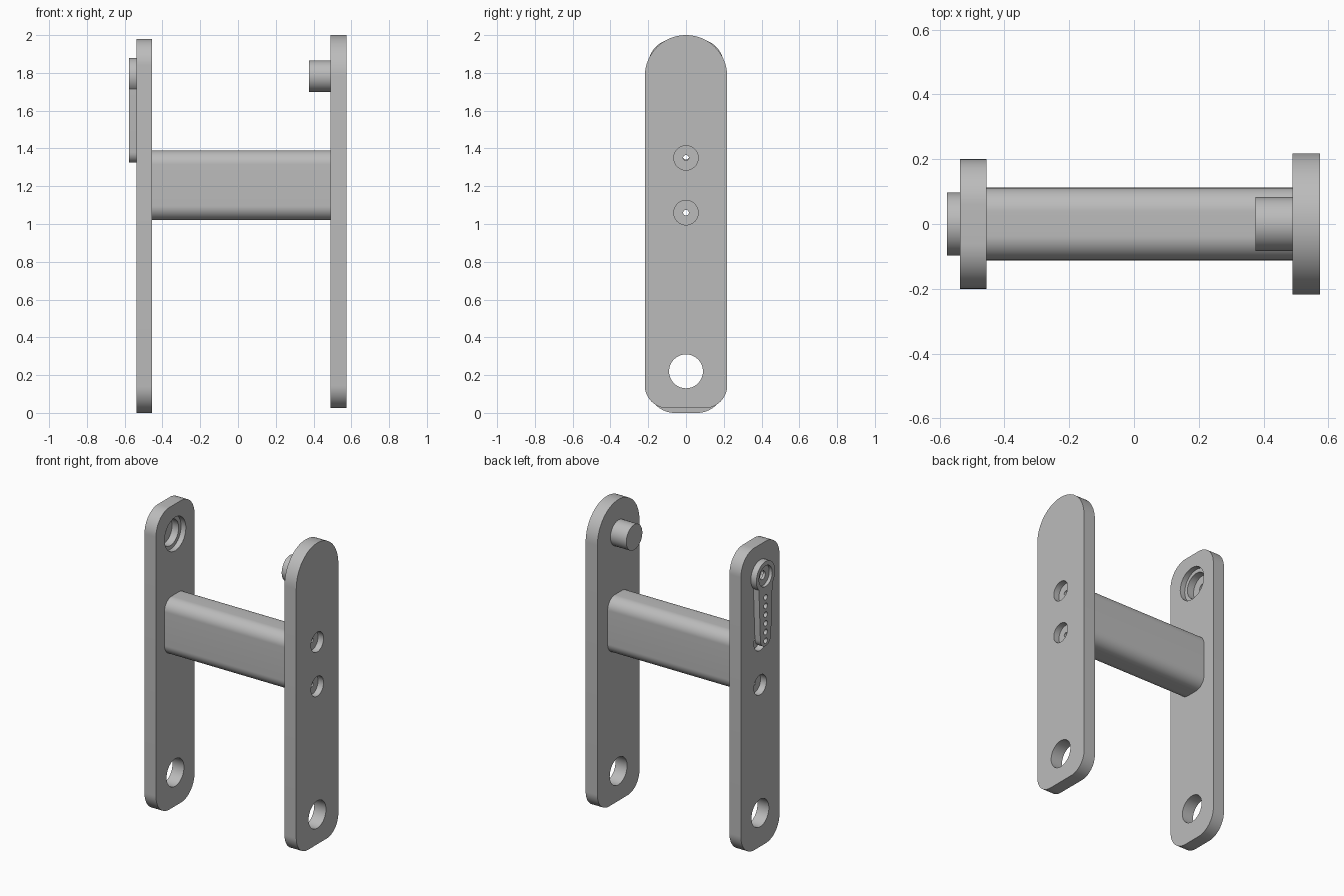
import bpy, bmesh, math
from mathutils import Matrix

if "Cube" in bpy.data.objects:
    bpy.data.objects.remove(bpy.data.objects["Cube"])

# One flat grey for the whole bracket
grey = bpy.data.materials.new("plain grey")
grey.use_nodes = True
COLOUR = (0.5, 0.5, 0.5, 1)
grey.diffuse_color = COLOUR
grey.node_tree.nodes["Principled BSDF"].inputs["Base Color"].default_value = COLOUR

PIVOT_Z, HOLE_Z = 1.783, 0.22
SCREW_Z = (1.06, 1.35)


def arc(cy, cz, r, start, end, steps=16):
    """Points on an arc in the y-z plane, angles in degrees."""
    angles = [math.radians(start + (end - start) * i / steps) for i in range(steps + 1)]
    return [(cy + r * math.cos(a), cz + r * math.sin(a)) for a in angles]


def rounded(half, low, high, r_low, r_high):
    """Rectangle outline with rounded corners."""
    return (arc(half - r_high, high - r_high, r_high, 0, 90)
            + arc(r_high - half, high - r_high, r_high, 90, 180)
            + arc(r_low - half, low + r_low, r_low, 180, 270)
            + arc(half - r_low, low + r_low, r_low, 270, 360))


def extrude(name, outline, x0, x1):
    """Solid made by sweeping a y-z outline along x."""
    bm = bmesh.new()
    face = bm.faces.new([bm.verts.new((x0, y, z)) for y, z in outline])
    new = bmesh.ops.extrude_face_region(bm, geom=[face])["geom"]
    bmesh.ops.translate(bm, vec=(x1 - x0, 0, 0),
                        verts=[g for g in new if isinstance(g, bmesh.types.BMVert)])
    bmesh.ops.remove_doubles(bm, verts=bm.verts, dist=1e-5)
    bmesh.ops.recalc_face_normals(bm, faces=bm.faces)
    mesh = bpy.data.meshes.new(name)
    bm.to_mesh(mesh)
    bm.free()
    mesh.materials.append(grey)
    obj = bpy.data.objects.new(name, mesh)
    bpy.context.collection.objects.link(obj)
    return obj


def cylinder(name, z, r, x0, x1, sides=48):
    bm = bmesh.new()
    bmesh.ops.create_cone(bm, cap_ends=True, segments=sides, radius1=r, radius2=r,
                          depth=x1 - x0,
                          matrix=Matrix.Translation(((x0 + x1) / 2, 0, z))
                          @ Matrix.Rotation(math.pi / 2, 4, "Y"))
    mesh = bpy.data.meshes.new(name)
    bm.to_mesh(mesh)
    bm.free()
    mesh.materials.append(grey)
    obj = bpy.data.objects.new(name, mesh)
    bpy.context.collection.objects.link(obj)
    return obj


def activate(obj):
    bpy.ops.object.select_all(action="DESELECT")
    obj.select_set(True)
    bpy.context.view_layer.objects.active = obj


def combine(obj, other, operation):
    mod = obj.modifiers.new("combine", "BOOLEAN")
    mod.operation, mod.solver, mod.object = operation, "EXACT", other
    activate(obj)
    bpy.ops.object.modifier_apply(modifier=mod.name)
    bpy.data.objects.remove(other)


def drill(obj, holes):
    """Each hole is (height, radius, x start, x end)."""
    for hole in holes:
        cutter = cylinder("cutter", *hole, sides=32)
        cutter.hide_render = True
        combine(obj, cutter, "DIFFERENCE")


def smooth(obj):
    activate(obj)
    bpy.ops.object.shade_smooth_by_angle(angle=math.radians(30))


# Side plates, with screw seats on their outer faces
left_plate = extrude("left_plate", rounded(0.218, 0.025, 2.0, 0.12, 0.217), 0.49, 0.575)
drill(left_plate, [(HOLE_Z, 0.09, 0.4, 0.7)]
      + [(z, 0.065, 0.535, 0.7) for z in SCREW_Z]
      + [(z, 0.015, 0.4, 0.7) for z in SCREW_Z])

right_plate = extrude("right_plate", rounded(0.2, 0, 1.98, 0.14, 0.14), -0.538, -0.455)
drill(right_plate, [(HOLE_Z, 0.09, -0.7, -0.4),
                    (PIVOT_Z, 0.11, -0.49, -0.4),
                    (PIVOT_Z, 0.085, -0.7, -0.4)]
      + [(z, 0.065, -0.7, -0.495) for z in SCREW_Z]
      + [(z, 0.015, -0.7, -0.4) for z in SCREW_Z])

# Cross bar joining the plates, bored for the screws
cross_bar = extrude("cross_bar", rounded(0.112, 1.02, 1.39, 0.075, 0.075), -0.455, 0.49)
drill(cross_bar, [(z, 0.015, -0.6, 0.6) for z in SCREW_Z])

# Pivot peg on the inside of the left plate
pivot_peg = cylinder("pivot_peg", PIVOT_Z, 0.083, 0.375, 0.49)

# Lever arm on the outside of the right plate: round head and tapered, drilled blade
blade = arc(0, 1.38, 0.055, 180, 360) + [(0.073, PIVOT_Z), (-0.073, PIVOT_Z)]
lever_arm = extrude("lever_arm", blade, -0.578, -0.538)
combine(lever_arm, cylinder("lever_head", PIVOT_Z, 0.097, -0.578, -0.538), "UNION")
drill(lever_arm, [(PIVOT_Z, 0.068, -0.7, -0.556), (PIVOT_Z, 0.028, -0.7, -0.4)]
      + [(1.36 + 0.057 * i, 0.018, -0.7, -0.4) for i in range(6)])

for part in (left_plate, right_plate, cross_bar, pivot_peg, lever_arm):
    smooth(part)
